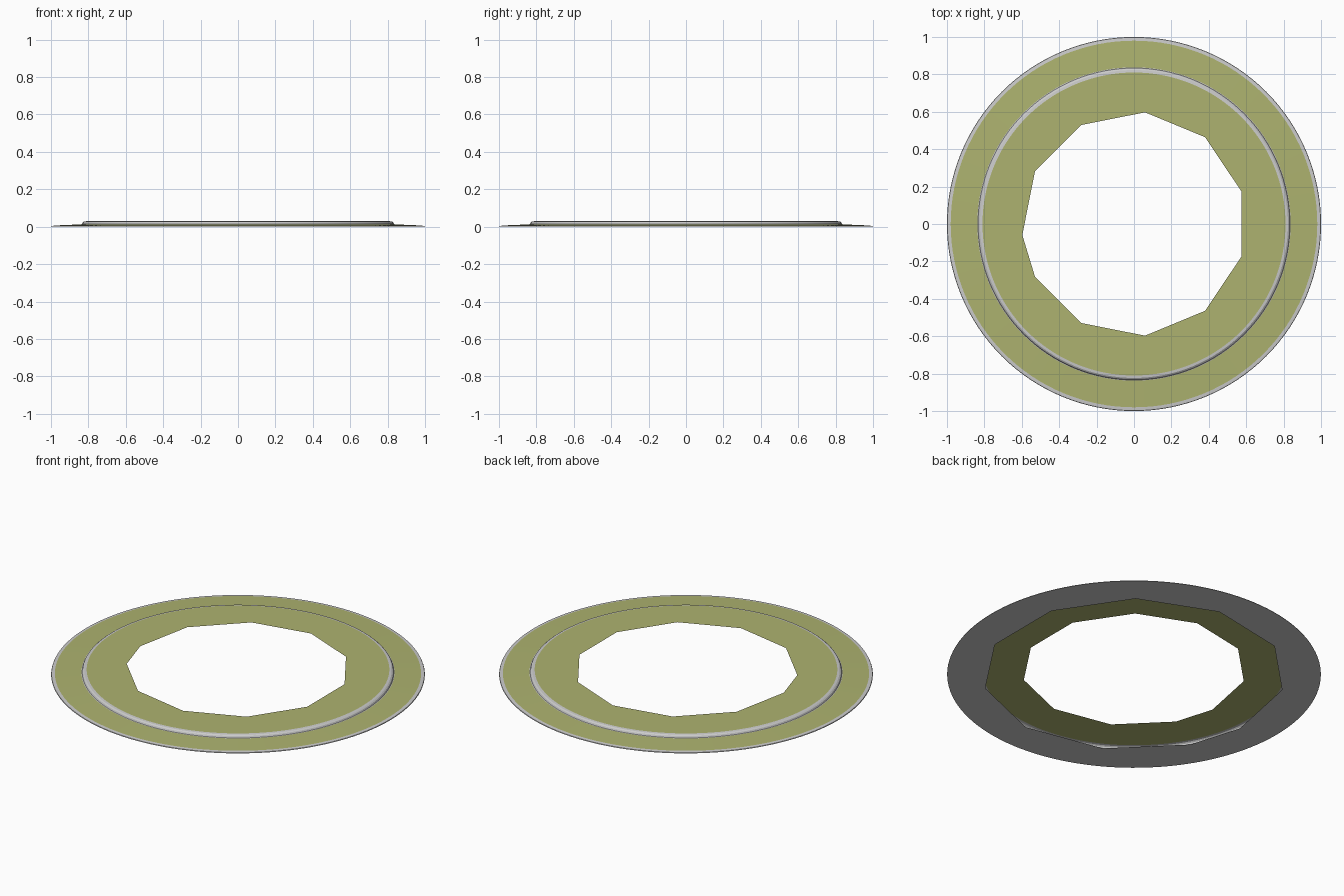
import bpy, bmesh
from math import cos, sin, radians, tau

if "Cube" in bpy.data.objects:
    bpy.data.objects.remove(bpy.data.objects["Cube"])

SEG = 128
# Opening has eleven corners, spaced evenly apart from one short side
ANGLES = [radians(16.875 + 33.75 * k) for k in range(6)] + \
         [radians(208.125 + 33.75 * k) for k in range(5)]
ROUND = [tau * i / SEG for i in range(SEG)]

olive = bpy.data.materials.new("olive")
olive.diffuse_color = (0.42, 0.45, 0.16, 1)
olive.use_nodes = True
olive.node_tree.nodes["Principled BSDF"].inputs["Base Color"].default_value = olive.diffuse_color


def loop(bm, angles, r, z):
    return [bm.verts.new((r * cos(a), r * sin(a), z)) for a in angles]


def edges(bm, vs):
    return [bm.edges.new((v, vs[i - 1])) for i, v in enumerate(vs)]


def finish(bm, name, mat=None, smooth=True):
    me = bpy.data.meshes.new(name)
    bm.to_mesh(me)
    bm.free()
    ob = bpy.data.objects.new(name, me)
    bpy.context.collection.objects.link(ob)
    if mat:
        me.materials.append(mat)
    if smooth:
        bpy.ops.object.select_all(action='DESELECT')
        ob.select_set(True)
        bpy.context.view_layer.objects.active = ob
        bpy.ops.object.shade_smooth_by_angle(angle=radians(25))
    return ob


def lathe(name, profile, mat=None):
    """Spin (radius, z) points, listed from outside inwards."""
    bm = bmesh.new()
    rings = [loop(bm, ROUND, r, z) for r, z in profile]
    for a, b in zip(rings, rings[1:]):
        for i in range(SEG):
            j = (i + 1) % SEG
            bm.faces.new((a[i], a[j], b[j], b[i]))
    return finish(bm, name, mat)


def plate(name, outer, inner, z, up, mat=None):
    """Flat sheet between a circle and the eleven-cornered opening."""
    bm = bmesh.new()
    es = edges(bm, loop(bm, ROUND, outer, z)) + edges(bm, loop(bm, ANGLES, inner, z))
    bmesh.ops.triangle_fill(bm, edges=es, use_beauty=True, normal=(0, 0, 1))
    for f in bm.faces:
        f.normal_update()
        if (f.normal.z > 0) != up:
            f.normal_flip()
    return finish(bm, name, mat, smooth=False)


# Grey sloping flange, raised step and its rounded shoulder
lathe("flange_shell", [(1.0, 0.0), (0.998, 0.004), (0.98, 0.006), (0.838, 0.012),
                       (0.834, 0.014), (0.83, 0.023), (0.823, 0.028), (0.81, 0.0295)])
# Olive band laid on the flange
lathe("flange_band", [(0.98, 0.0066), (0.838, 0.0126)], olive)
# Raised olive plate with the opening
plate("raised_plate", 0.81, 0.6, 0.0295, True, olive)
# Grey underside with a wider opening
plate("underside", 1.0, 0.81, 0.0, False)
